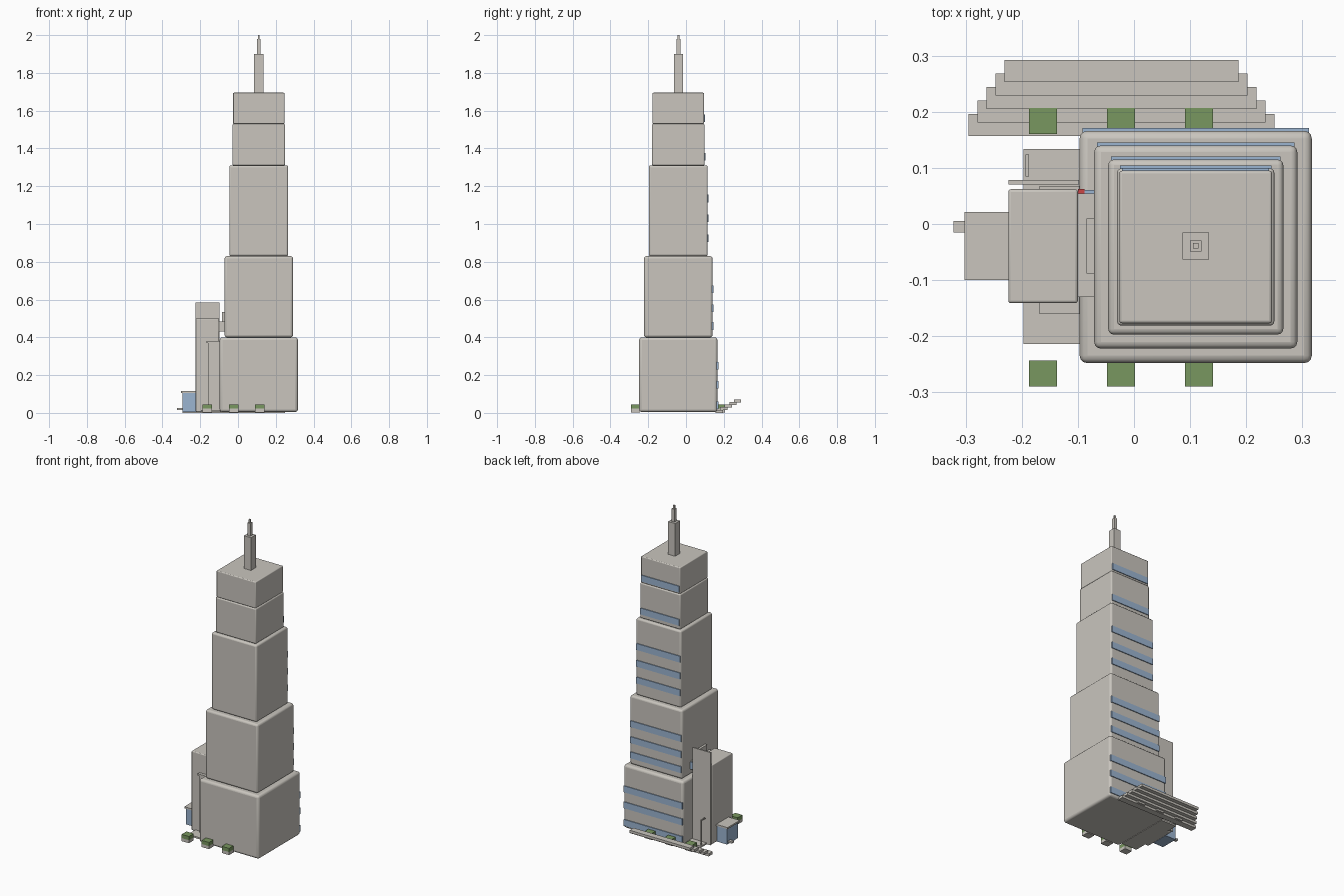
import bpy

cube = bpy.data.objects.get("Cube")
if cube:
    bpy.data.objects.remove(cube, do_unlink=True)


def material(name, rgb):
    m = bpy.data.materials.new(name)
    m.use_nodes = True
    m.diffuse_color = (*rgb, 1)
    m.node_tree.nodes["Principled BSDF"].inputs["Base Color"].default_value = (*rgb, 1)
    return m


stone = material("warm_grey_stone", (0.585, 0.56, 0.515))
glass = material("blue_glass", (0.33, 0.46, 0.64))
leaf = material("hedge_green", (0.19, 0.31, 0.115))
red = material("red_sign", (0.6, 0.06, 0.06))


def box(name, x, y, z, mat=stone, bevel=0):
    """Box from (min, max) pairs on each axis, with optional rounded edges."""
    bpy.ops.mesh.primitive_cube_add(size=1, location=[sum(r) / 2 for r in (x, y, z)])
    ob = bpy.context.object
    ob.name = name
    ob.scale = [r[1] - r[0] for r in (x, y, z)]
    bpy.ops.object.transform_apply(location=False, rotation=False, scale=True)
    ob.data.materials.append(mat)
    if bevel:
        mod = ob.modifiers.new("rounded_edges", "BEVEL")
        mod.width = bevel
        mod.segments = 3
        bpy.ops.object.shade_smooth_by_angle()
    return ob


# Stepped tower: half width, bottom, top, bevel, heights of rear window bands
CX, CY = 0.11, -0.041
tiers = [
    (0.207, 0.005, 0.4, 0.014, (0.04, 0.15, 0.25)),
    (0.181, 0.4, 0.83, 0.012, (0.46, 0.555, 0.655)),
    (0.156, 0.83, 1.31, 0.01, (0.925, 1.03, 1.135)),
    (0.14, 1.31, 1.53, 0.007, (1.355,)),
    (0.136, 1.53, 1.695, 0.005, (1.56,)),
]
for i, (h, z0, z1, bevel, bands) in enumerate(tiers, 1):
    box(f"tower_tier_{i}", (CX - h, CX + h), (CY - h, CY + h), (z0, z1), stone, bevel)
    w = h - 0.005
    for j, z in enumerate(bands, 1):
        box(f"window_band_{i}_{j}", (CX - w, CX + w), (CY + h - 0.004, CY + h + 0.005),
            (z - 0.02, z + 0.02), glass)

# Roof mast in three stages
for name, r, z0, z1 in (("mast_base", 0.024, 1.69, 1.9), ("mast_shaft", 0.01, 1.9, 1.98),
                        ("mast_tip", 0.005, 1.98, 2.0)):
    box(name, (CX - r, CX + r), (CY + 0.002 - r, CY + 0.002 + r), (z0, z1))

# Side wing with fin, lower block and its roof
box("wing_block", (-0.224, -0.1), (-0.141, 0.062), (0.005, 0.5), stone, 0.005)
box("wing_fin", (-0.224, -0.098), (0.07, 0.078), (0.005, 0.585))
box("lower_block", (-0.158, -0.09), (-0.157, 0.06), (0.005, 0.37))
box("lower_block_roof", (-0.168, -0.09), (-0.16, 0.068), (0.37, 0.38))
box("wing_floor", (-0.197, -0.09), (-0.214, 0.134), (0.004, 0.014))

# Link between wing and tower
box("link_bridge", (-0.102, -0.06), (-0.13, 0.054), (0.43, 0.485))
box("link_roof_box", (-0.085, -0.06), (-0.088, 0.01), (0.485, 0.535))
box("link_window", (-0.088, -0.068), (0.054, 0.061), (0.435, 0.48), glass)
box("link_sign", (-0.1, -0.088), (0.054, 0.062), (0.435, 0.48), red)

# Glazed entrance annex
box("annex_glass", (-0.295, -0.222), (-0.095, 0.015), (0.005, 0.105), glass)
box("annex_roof", (-0.302, -0.222), (-0.1, 0.021), (0.105, 0.115))
box("annex_doorstep", (-0.322, -0.29), (-0.015, 0.005), (0.014, 0.025))

# Lamp post with a short arm
box("lamp_post", (-0.193, -0.187), (0.118, 0.124), (0.005, 0.17))
box("lamp_arm", (-0.193, -0.187), (0.085, 0.124), (0.165, 0.172))

# Rear steps rise away from the tower and get narrower
for i in range(5):
    x, y, z = 0.016 * i, 0.157 + 0.024 * i, 0.014 * i
    box(f"rear_step_{i + 1}", (-0.295 + x, 0.25 - x), (y, y + 0.039), (z, z + 0.016))

# Hedge planters along front and rear
for side, y in (("front", -0.265), ("rear", 0.185)):
    for i in range(3):
        x = -0.162 + 0.139 * i
        span = (x - 0.025, x + 0.025), (y - 0.025, y + 0.022)
        box(f"{side}_planter_{i + 1}", *span, (0.003, 0.022))
        box(f"{side}_hedge_{i + 1}", *span, (0.022, 0.045), leaf)
